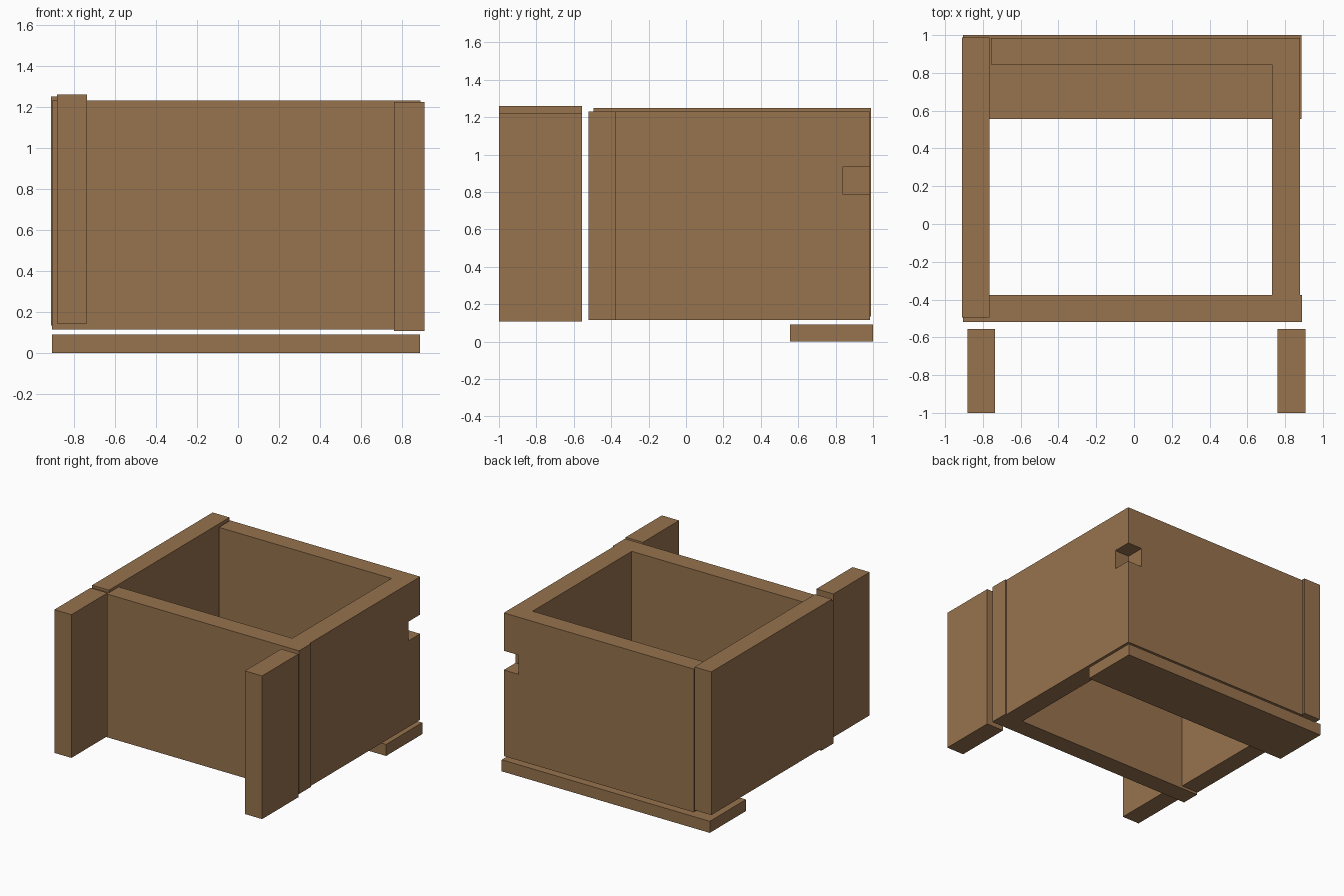
import bpy, bmesh

if "Cube" in bpy.data.objects:
    bpy.data.objects.remove(bpy.data.objects["Cube"])

wood = bpy.data.materials.new("wood")
wood.diffuse_color = (0.31, 0.17, 0.075, 1)
wood.use_nodes = True
wood.node_tree.nodes["Principled BSDF"].inputs["Base Color"].default_value = wood.diffuse_color


def prism(name, outline, z0, z1):
    """Extrude a flat outline from z0 up to z1."""
    bm = bmesh.new()
    face = bm.faces.new([bm.verts.new((x, y, z0)) for x, y in outline])
    top = bmesh.ops.extrude_face_region(bm, geom=[face])["geom"]
    verts = [v for v in top if isinstance(v, bmesh.types.BMVert)]
    bmesh.ops.translate(bm, verts=verts, vec=(0, 0, z1 - z0))
    bmesh.ops.recalc_face_normals(bm, faces=bm.faces)
    mesh = bpy.data.meshes.new(name)
    bm.to_mesh(mesh)
    bm.free()
    mesh.materials.append(wood)
    obj = bpy.data.objects.new(name, mesh)
    bpy.context.collection.objects.link(obj)
    return obj


def board(name, x0, x1, y0, y1, z0, z1):
    return prism(name, [(x0, y0), (x1, y0), (x1, y1), (x0, y1)], z0, z1)


# Front, right and back walls joined in a U
walls = prism("joined_walls", [
    (-0.905, -0.52), (0.89, -0.52), (0.89, -0.375), (0.88, -0.375),
    (0.88, 0.985), (-0.757, 0.985), (-0.757, 0.845), (0.73, 0.845),
    (0.73, -0.375), (-0.905, -0.375)], 0.115, 1.23)

# Square notch in the back right corner
cutter = board("notch_cutter", 0.755, 1.0, 0.84, 1.1, 0.785, 0.935)
cutter.hide_render = True
cutter.hide_viewport = True
cut = walls.modifiers.new("notch", "BOOLEAN")
cut.operation = "DIFFERENCE"
cut.solver = "EXACT"
cut.object = cutter

# Separate left wall, set slightly higher
board("left_wall", -0.91, -0.765, -0.495, 0.988, 0.135, 1.25)

# Two upright boards in front
board("left_front_upright", -0.882, -0.735, -1.0, -0.555, 0.145, 1.26)
board("right_front_upright", 0.76, 0.908, -1.0, -0.555, 0.108, 1.223)

# Low plank under the back
board("bottom_plank", -0.905, 0.887, 0.555, 1.0, 0.0, 0.09)
